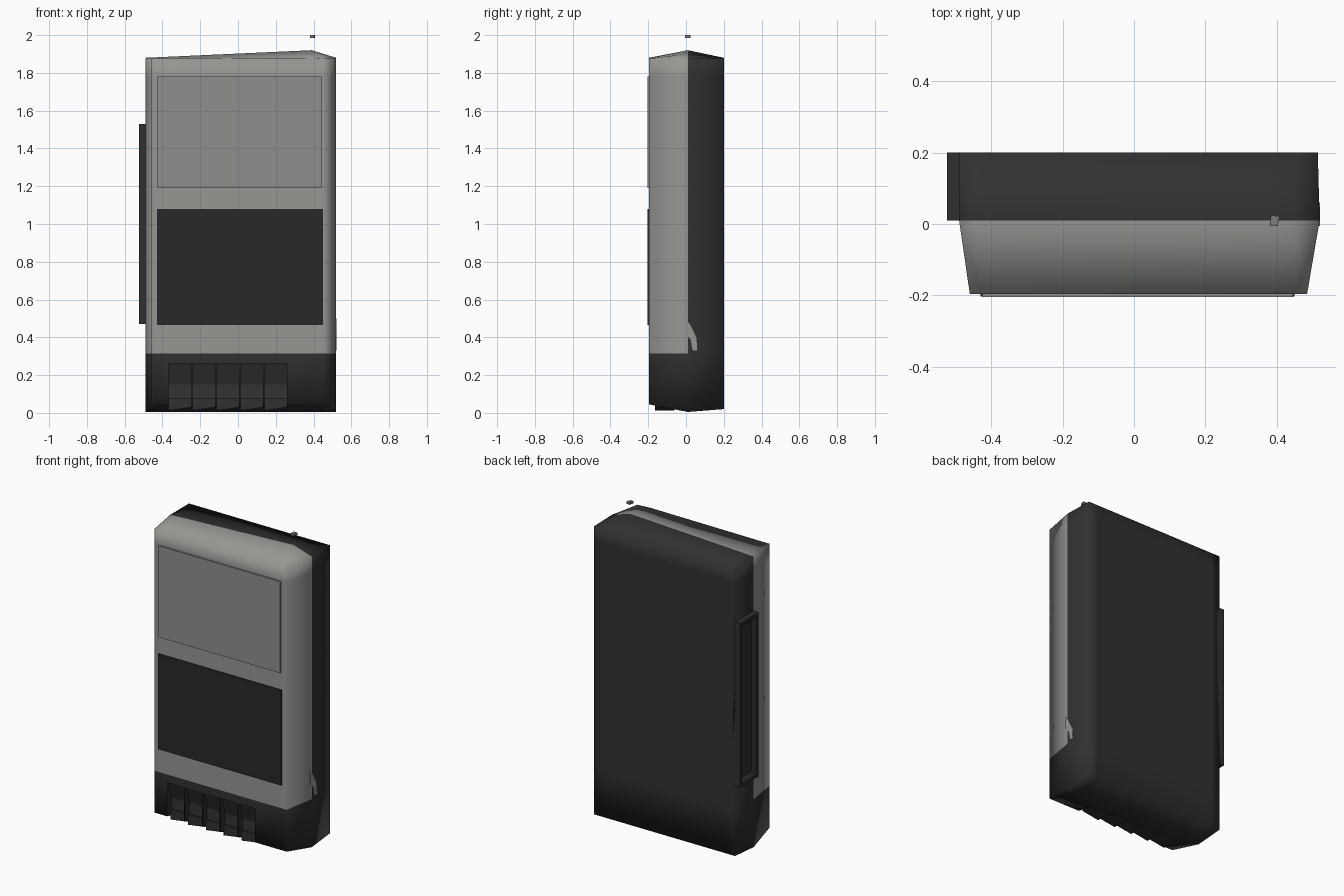
import bpy, bmesh

if "Cube" in bpy.data.objects:
    bpy.data.objects.remove(bpy.data.objects["Cube"])


def material(name, r, g, b):
    m = bpy.data.materials.new(name)
    m.diffuse_color = (r, g, b, 1)
    m.use_nodes = True
    m.node_tree.nodes["Principled BSDF"].inputs["Base Color"].default_value = m.diffuse_color
    return m


DARK = material("dark casing", 0.03, 0.03, 0.03)
LIGHT = material("light grey casing", 0.30, 0.31, 0.29)
SCREEN = material("screen grey", 0.27, 0.28, 0.265)
KEYS = material("keypad black", 0.022, 0.022, 0.023)
METAL = material("knob grey", 0.20, 0.20, 0.20)


def finish(name, bm, mats, smooth=False):
    bmesh.ops.recalc_face_normals(bm, faces=bm.faces)
    for f in bm.faces:
        f.smooth = smooth
    mesh = bpy.data.meshes.new(name)
    bm.to_mesh(mesh)
    bm.free()
    for m in mats:
        mesh.materials.append(m)
    ob = bpy.data.objects.new(name, mesh)
    bpy.context.collection.objects.link(ob)
    return ob


def loft(bm, rings):
    """Skin closed rings of points and cap both ends."""
    vs = [[bm.verts.new(p) for p in ring] for ring in rings]
    n = len(vs[0])
    for a, b in zip(vs, vs[1:]):
        for i in range(n):
            j = (i + 1) % n
            bm.faces.new((a[i], a[j], b[j], b[i]))
    bm.faces.new(vs[0])
    bm.faces.new(vs[-1])


def prism_x(bm, profile, x0, x1):
    loft(bm, [[(x, y, z) for y, z in profile] for x in (x0, x1)])


def box(name, x0, x1, y0, y1, z0, z1, mat):
    bm = bmesh.new()
    prism_x(bm, [(y0, z0), (y1, z0), (y1, z1), (y0, z1)], x0, x1)
    return finish(name, bm, [mat])


# Casing: outline swept from front to back, with a raised ridge in the middle
def outline(y, left, right, bottom, top, ridge):
    return [(left, y, bottom), (right, y, bottom), (right, y, top),
            (0.39, y, ridge), (left, y, top)]


bm = bmesh.new()
loft(bm, [outline(-0.196, -0.46, 0.485, 0.045, 1.875, 1.88),
          outline(0.01, -0.49, 0.52, 0.005, 1.88, 1.92),
          outline(0.20, -0.49, 0.515, 0.02, 1.88, 1.88)])
# extra loops for the colour borders and for flatter shading
for co, no in [((-0.43, 0, 0), (1, 0, 0)), ((0.45, 0, 0), (1, 0, 0)),
               ((0, 0, 0.315), (0, 0, 1)), ((0, 0, 1.78), (0, 0, 1)),
               ((0, 0, 1.19), (0, 0, 1))]:
    bmesh.ops.bisect_plane(bm, geom=bm.verts[:] + bm.edges[:] + bm.faces[:],
                           plane_co=co, plane_no=no)
for f in bm.faces:
    c = f.calc_center_median()
    f.material_index = 1 if c.y < 0.01 and c.z > 0.315 else 0
casing = finish("casing", bm, [DARK, LIGHT], smooth=True)

# Five finger pockets cut into the lower front
bm = bmesh.new()
for i in range(5):
    x = -0.368 + 0.1268 * i
    prism_x(bm, [(-0.25, 0.262), (-0.185, 0.262), (-0.15, 0.15),
                 (-0.165, -0.1), (-0.25, -0.1)], x, x + 0.121)
cutter = finish("pocket_cutter", bm, [DARK])
cutter.hide_render = True
mod = casing.modifiers.new("pockets", 'BOOLEAN')
mod.operation = 'DIFFERENCE'
mod.solver = 'EXACT'
mod.object = cutter
bpy.context.view_layer.objects.active = casing
bpy.ops.object.modifier_apply(modifier=mod.name)
bpy.data.objects.remove(cutter)

# Sawtooth ribs under the pockets
bm = bmesh.new()
for i in range(5):
    x = -0.368 + 0.1268 * i
    loft(bm, [[(x, y, 0.012), (x + 0.121, y, 0.03), (x + 0.121, y, 0.08), (x, y, 0.08)]
              for y in (-0.163, -0.06)])
finish("bottom_ribs", bm, [DARK])

# Screen and keypad plates on the front
box("screen", -0.425, 0.445, -0.205, -0.19, 1.19, 1.78, SCREEN)
box("keypad", -0.43, 0.45, -0.203, -0.19, 0.465, 1.08, KEYS)

# Side grip on the left, with a recessed outer face
bm = bmesh.new()


def side(x, m):
    return [(x, 0.01 + m, 0.47 + m), (x, 0.20 - m, 0.47 + m),
            (x, 0.20 - m, 1.53 - m), (x, 0.01 + m, 1.53 - m)]


loft(bm, [side(-0.47, 0), side(-0.524, 0), side(-0.524, 0.02), side(-0.505, 0.045)])
finish("side_grip", bm, [DARK])

# Light tongue of the front shell wrapping onto the right side
bm = bmesh.new()
tongue = [(-0.005, 0.50), (0.02, 0.47), (0.055, 0.40), (0.06, 0.33),
          (0.035, 0.33), (0.025, 0.39), (-0.005, 0.42)]
prism_x(bm, tongue, 0.514, 0.521)
finish("side_tongue", bm, [LIGHT])

# Small floating knob above the top
bm = bmesh.new()
loft(bm, [[(0.38, -0.005, z), (0.403, -0.005, z), (0.408, 0.022, z), (0.384, 0.024, z)]
          for z in (1.985, 2.0)])
finish("top_knob", bm, [METAL])
